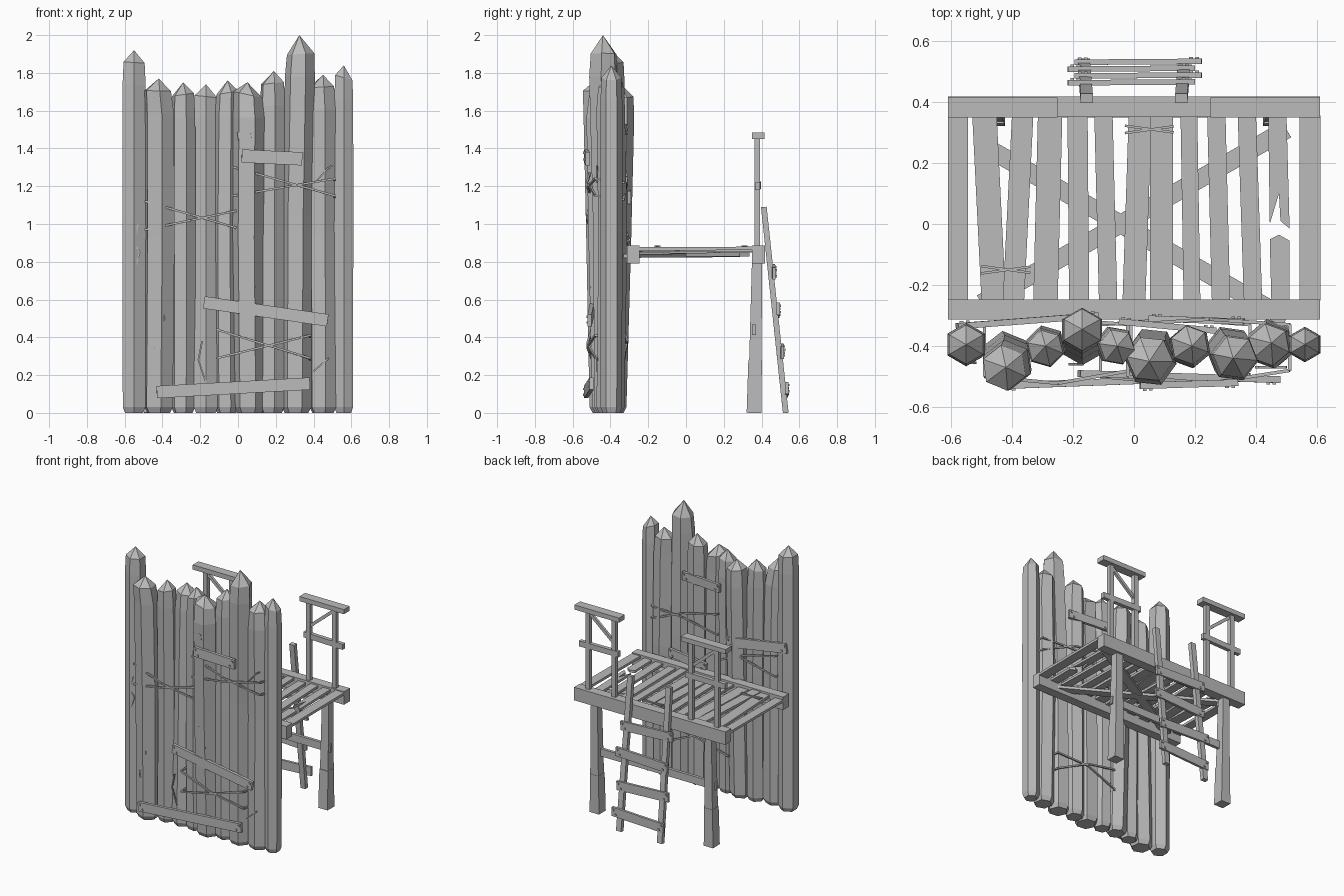
import bpy, bmesh, math, random
from mathutils import Vector, Matrix

random.seed(4)
cube = bpy.data.objects.get("Cube")
if cube:
    bpy.data.objects.remove(cube)

wood = bpy.data.materials.new("weathered grey")
wood.use_nodes = True
GREY = (0.5, 0.5, 0.5, 1)
wood.diffuse_color = GREY
wood.node_tree.nodes["Principled BSDF"].inputs["Base Color"].default_value = GREY


def finish(name, bm):
    bmesh.ops.recalc_face_normals(bm, faces=bm.faces)
    mesh = bpy.data.meshes.new(name)
    bm.to_mesh(mesh)
    bm.free()
    mesh.materials.append(wood)
    obj = bpy.data.objects.new(name, mesh)
    bpy.context.collection.objects.link(obj)
    return obj


def add_bar(bm, a, b, width, thick, normal=(0, 1, 0), taper=1):
    """Box from a to b; thick is measured along the normal."""
    a, b = Vector(a), Vector(b)
    along = (b - a).normalized()
    side = Vector(normal).cross(along).normalized()
    n = along.cross(side)
    ends = []
    for p, s in ((a, 1), (b, taper)):
        ends.append([bm.verts.new(p + side * (i * width * s / 2) + n * (j * thick * s / 2))
                     for i, j in ((-1, -1), (1, -1), (1, 1), (-1, 1))])
    lo, hi = ends
    bm.faces.new(lo)
    bm.faces.new(hi)
    for i in range(4):
        k = (i + 1) % 4
        bm.faces.new((lo[i], lo[k], hi[k], hi[i]))


def bar(name, *args, **kw):
    bm = bmesh.new()
    add_bar(bm, *args, **kw)
    return finish(name, bm)


def path(name, points, size, closed=False, normal=(0, 0, 1)):
    bm = bmesh.new()
    ends = points[1:] + points[:1] if closed else points[1:]
    for a, b in zip(points, ends):
        add_bar(bm, a, b, size, size, normal)
    return finish(name, bm)


def plank(name, a, b, width, thick, face, nails=True):
    """Board with two nail heads at each end on its facing side."""
    bm = bmesh.new()
    a, b = Vector(a), Vector(b)
    add_bar(bm, a, b, width, thick, (0, 1, 0))
    along = (b - a).normalized()
    if nails:
        for p, s in ((a, 1), (b, -1)):
            for dz in (-0.25, 0.25):
                c = p + along * s * (0.025 - dz * 0.04) + Vector((0, 0, dz * width))
                add_bar(bm, c, c + Vector((0, face * (thick / 2 + 0.006), 0)),
                        0.012, 0.012, (0, 0, 1))
    return finish(name, bm)


def log(name, half, height, foot, top, spin, tip=0.07):
    """Six-sided stake with a chamfered foot and a pointed head."""
    bm = bmesh.new()
    r = half / math.cos(math.pi / 6)
    shoulder = height - tip
    rings = []
    for z, s in ((0, 0.8), (0.03, 1), (shoulder * 0.55, 1.03), (shoulder - 0.12, 1.02), (shoulder, 0.93)):
        c = Vector(foot).lerp(Vector(top), z / height)
        wob = 0 if z < 0.1 or spin == 0 else 0.008
        c += Vector((random.uniform(-wob, wob), random.uniform(-wob, wob)))
        rise = random.uniform(-0.02, 0.01) if z == shoulder else 0
        ring = []
        for i in range(6):
            t = math.radians(90 + spin) + i * math.pi / 3
            ring.append(bm.verts.new((c.x + r * s * math.cos(t), c.y + r * s * math.sin(t),
                                      z + rise * math.cos(t))))
        rings.append(ring)
    bm.faces.new(rings[0])
    peak = bm.verts.new((top[0], top[1], height))
    for lo, hi in zip(rings, rings[1:]):
        for i in range(6):
            k = (i + 1) % 6
            bm.faces.new((lo[i], lo[k], hi[k], hi[i]))
    for i in range(6):
        bm.faces.new((rings[-1][i], rings[-1][(i + 1) % 6], peak))
    return finish(name, bm)


# Palisade: half width, height, foot xy, head xy, spin
stakes = [
    (.06, 1.92, (-.55, -.395), (-.55, -.395), 0),
    (.07, 1.77, (-.42, -.43), (-.42, -.47), 8),
    (.056, 1.75, (-.29, -.40), (-.29, -.40), 14),
    (.064, 1.74, (-.17, -.39), (-.17, -.345), 0),
    (.055, 1.76, (-.06, -.40), (-.055, -.40), 20),
    (.072, 1.75, (.06, -.42), (.05, -.45), 24),
    (.06, 1.81, (.18, -.40), (.19, -.40), 10),
    (.068, 2.0, (.31, -.41), (.325, -.44), 22),
    (.065, 1.79, (.45, -.40), (.45, -.39), 10),
    (.049, 1.84, (.56, -.395), (.56, -.395), 0),
]
for i, s in enumerate(stakes):
    log("palisade_log_%d" % (i + 1), *s, tip=0.1 if i == 7 else 0.065)

# Repair boards on both faces of the palisade
plank("front_board_high", (.02, -.53, 1.36), (.34, -.52, 1.345), .07, .022, -1)
plank("front_board_middle", (-.18, -.49, .585), (.475, -.51, .49), .065, .022, -1)
plank("front_board_low", (-.43, -.53, .11), (.38, -.50, .155), .065, .022, -1)
plank("back_board_side", (-.58, -.335, 1.2), (-.12, -.30, 1.14), .07, .02, 1)
plank("back_board_high", (-.05, -.32, 1.5), (.27, -.35, 1.5), .06, .02, 1)
plank("back_board_low", (.05, -.31, .9), (.36, -.32, .93), .06, .02, 1)

# Wire bindings wrapped round groups of logs
for n, (x0, x1, za, zb, zc, zd) in enumerate([
        (-.49, -.01, 1.12, .98, .97, 1.07),
        (-.02, .51, 1.30, 1.15, 1.15, 1.24),
        (-.11, .38, .44, .29, .29, .41)]):
    for m, (p, q) in enumerate(((za, zb), (zc, zd))):
        path("wire_loop_%d_%d" % (n, m), [
            (x0, -.50, p), ((x0 + x1) / 2, -.522, (p + q) / 2), (x1, -.48, q),
            (x1, -.33, q - .02), ((x0 + x1) / 2, -.312, (p + q) / 2 + .02), (x0, -.33, p)],
            .011, closed=True)

# Splinters and cracks as thin slivers on the logs
cracks = [
    (-.505, [(-.48, 1.57), (-.43, 1.57), (-.42, 1.47)]),
    (-.505, [(-.42, .62), (-.39, .5), (-.44, .34), (-.41, .22)]),
    (-.455, [(-.53, 1.0), (-.55, .9), (-.52, .85), (-.55, .75)]),
    (-.505, [(.03, .82), (.09, .66)]),
    (-.48, [(.30, .87), (.34, .78), (.30, .66), (.32, .58)]),
    (-.47, [(.41, 1.22), (.47, 1.29), (.50, 1.31)]),
    (-.46, [(-.19, .38), (-.21, .28), (-.17, .16)]),
    (-.47, [(.40, .22), (.48, .29)]),
]
for i, (y, pts) in enumerate(cracks):
    path("splinter_%d" % i, [(x, y, z) for x, z in pts], .008, normal=(0, 1, 0))
bar("broken_chip", (.0, -.505, 1.46), (.07, -.515, 1.47), .05, .02)

# Platform beams
bar("rear_beam", (-.61, .384, .838), (.61, .384, .838), .095, .068)
bar("front_beam", (-.61, -.28, .838), (.61, -.28, .838), .095, .066)
for s in (-1, 1):
    bar("cross_brace", (-.5, -.26 * s, .835), (.5, .31 * s, .835 + .004 * s), .06, .02, (0, 0, 1))

# Deck slats: front x, rear x, width
slats = [(-.577, -.577, .066), (-.46, -.49, .08), (-.395, -.365, .07), (-.29, -.275, .08),
         (-.18, -.185, .066), (-.085, -.10, .06), (0, .02, .075), (.09, .09, .075),
         (.19, .18, .055), (.285, .27, .06), (.39, .37, .06), (.577, .577, .07)]
for i, (xf, xr, w) in enumerate(slats):
    z = .862 + .006 * (i % 3 - 1)
    bar("deck_slat_%d" % (i + 1), (xf, -.25, z), (xr, .355, z + .003), w, .018, (0, 0, 1))


def plate(name, outline, z, thick):
    bm = bmesh.new()
    face = bm.faces.new([bm.verts.new((x, y, z)) for x, y in outline])
    out = bmesh.ops.extrude_face_region(bm, geom=[face])
    bmesh.ops.translate(bm, vec=(0, 0, thick),
                        verts=[v for v in out["geom"] if isinstance(v, bmesh.types.BMVert)])
    return finish(name, bm)


# Snapped slat in two pieces
plate("broken_slat_rear", [(.44, .35), (.445, .0), (.475, .1), (.48, .01), (.51, -.015), (.50, .35)], .855, .018)
plate("broken_slat_front", [(.45, -.25), (.445, -.05), (.475, -.035), (.51, -.055), (.51, -.25)], .855, .018)
for x, y in ((-.42, -.15), (.05, .31)):
    for s in (-1, 1):
        path("slat_wire", [(x - .08, y - .012 * s, .882), (x + .08, y + .01 * s, .882)], .008)

# Rear legs and the rail that ties them
for s in (-1, 1):
    bar("rear_leg_lower", (.46 * s, .36, 0), (.46 * s, .366, .28), .075, .078, taper=.92)
    bar("rear_leg_upper", (.46 * s, .367, .26), (.46 * s, .376, .82), .066, .066, taper=.8)
bar("leg_rail", (-.5, .36, .44), (.5, .36, .44), .055, .022)

# Guard rails either side of the ladder
for s in (-1, 1):
    for x in (.31, .52):
        bar("guard_post", (x * s, .378, .86), (x * s, .378, 1.46), .034, .03)
    bar("guard_top", (.25 * s, .382, 1.468), (.61 * s, .382, 1.468), .034, .066)
    bar("guard_middle_rail", (.27 * s, .382, 1.205), (.59 * s, .378, 1.2), .04, .028)
    bar("guard_knee_brace", (.51 * s, .378, 1.44), (.32 * s, .378, 1.28), .022, .018)

# Ladder leaning on the rear beam
for s in (-1, 1):
    bar("ladder_side", (.165 * s, .528, 0), (.155 * s, .412, 1.09), .04, .03)
for i, z in enumerate((.12, .33, .54, .75)):
    y = .546 - .107 * z
    d = .012 * (-1) ** i
    plank("ladder_rung_%d" % (i + 1), (-.205 + d, y - .003, z - d / 2),
          (.21 + d, y, z + d), .065, .018, 1)
